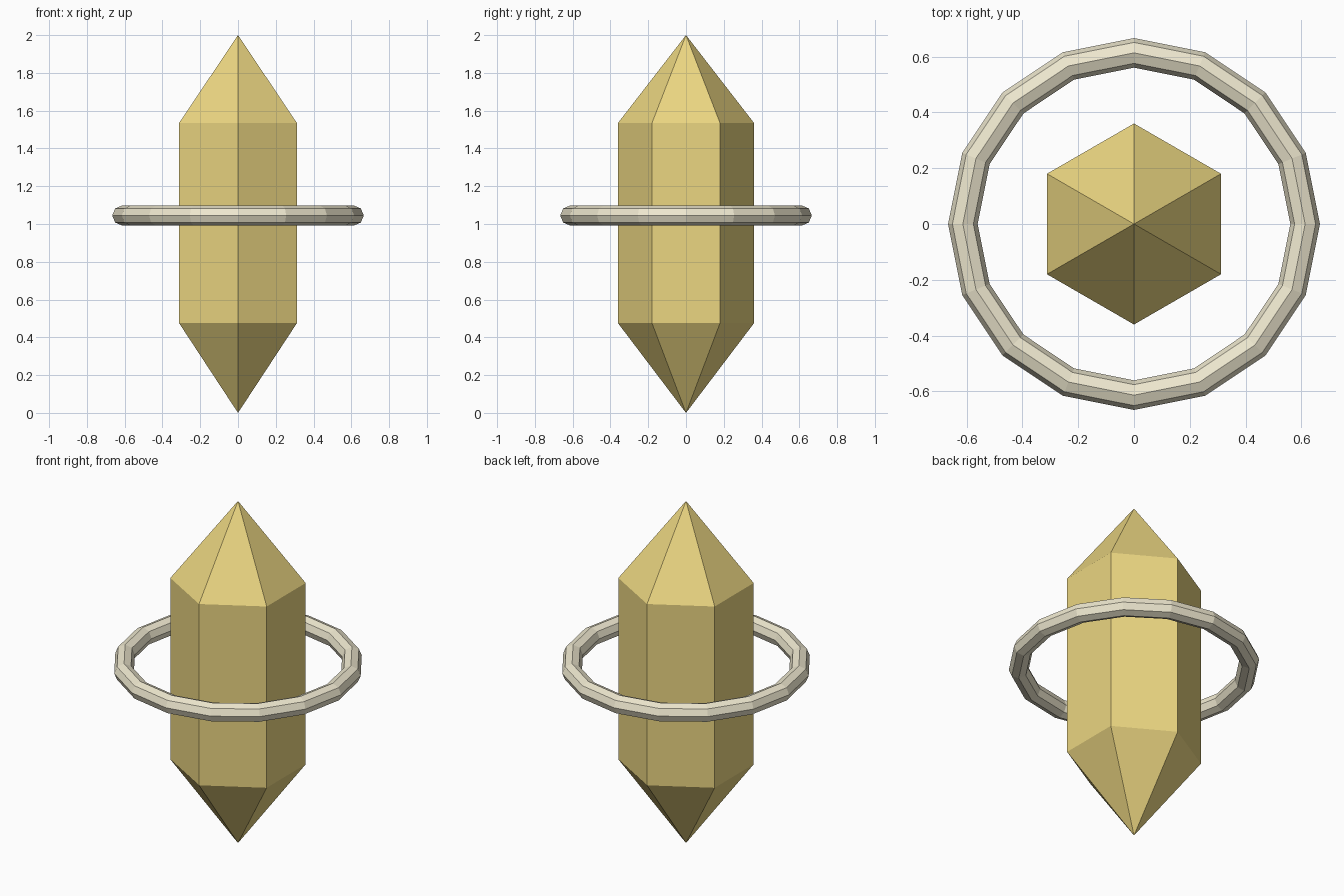
import bpy, bmesh
from math import sin, cos, pi

if "Cube" in bpy.data.objects:
    bpy.data.objects.remove(bpy.data.objects["Cube"])


def paint(obj, name, color):
    mat = bpy.data.materials.new(name)
    mat.diffuse_color = (*color, 1)
    mat.use_nodes = True
    mat.node_tree.nodes["Principled BSDF"].inputs["Base Color"].default_value = mat.diffuse_color
    obj.data.materials.append(mat)


def make_object(name, bm):
    bmesh.ops.recalc_face_normals(bm, faces=bm.faces)
    mesh = bpy.data.meshes.new(name)
    bm.to_mesh(mesh)
    bm.free()
    obj = bpy.data.objects.new(name, mesh)
    bpy.context.collection.objects.link(obj)
    return obj


# Crystal: hexagonal prism with a pointed tip at each end
SIDES, RADIUS = 6, 0.36
bm = bmesh.new()
tip_low = bm.verts.new((0, 0, 0))
tip_high = bm.verts.new((0, 0, 2.0))
low, high = [[bm.verts.new((RADIUS * cos(pi / 2 + i * 2 * pi / SIDES),
                            RADIUS * sin(pi / 2 + i * 2 * pi / SIDES), z))
              for i in range(SIDES)] for z in (0.475, 1.535)]
for i in range(SIDES):
    j = (i + 1) % SIDES
    bm.faces.new((low[i], low[j], high[j], high[i]))
    bm.faces.new((high[i], high[j], tip_high))
    bm.faces.new((low[j], low[i], tip_low))
crystal = make_object("crystal", bm)
paint(crystal, "gold", (0.83, 0.67, 0.22))

# Floating ring around the middle: 16 segments, octagonal section
bpy.ops.mesh.primitive_torus_add(major_segments=16, minor_segments=8,
                                 major_radius=0.613, minor_radius=0.053,
                                 location=(0, 0, 1.045))
ring = bpy.context.object
ring.name = "ring"
for poly in ring.data.polygons:
    poly.use_smooth = False
paint(ring, "pale_cream", (0.85, 0.80, 0.62))
